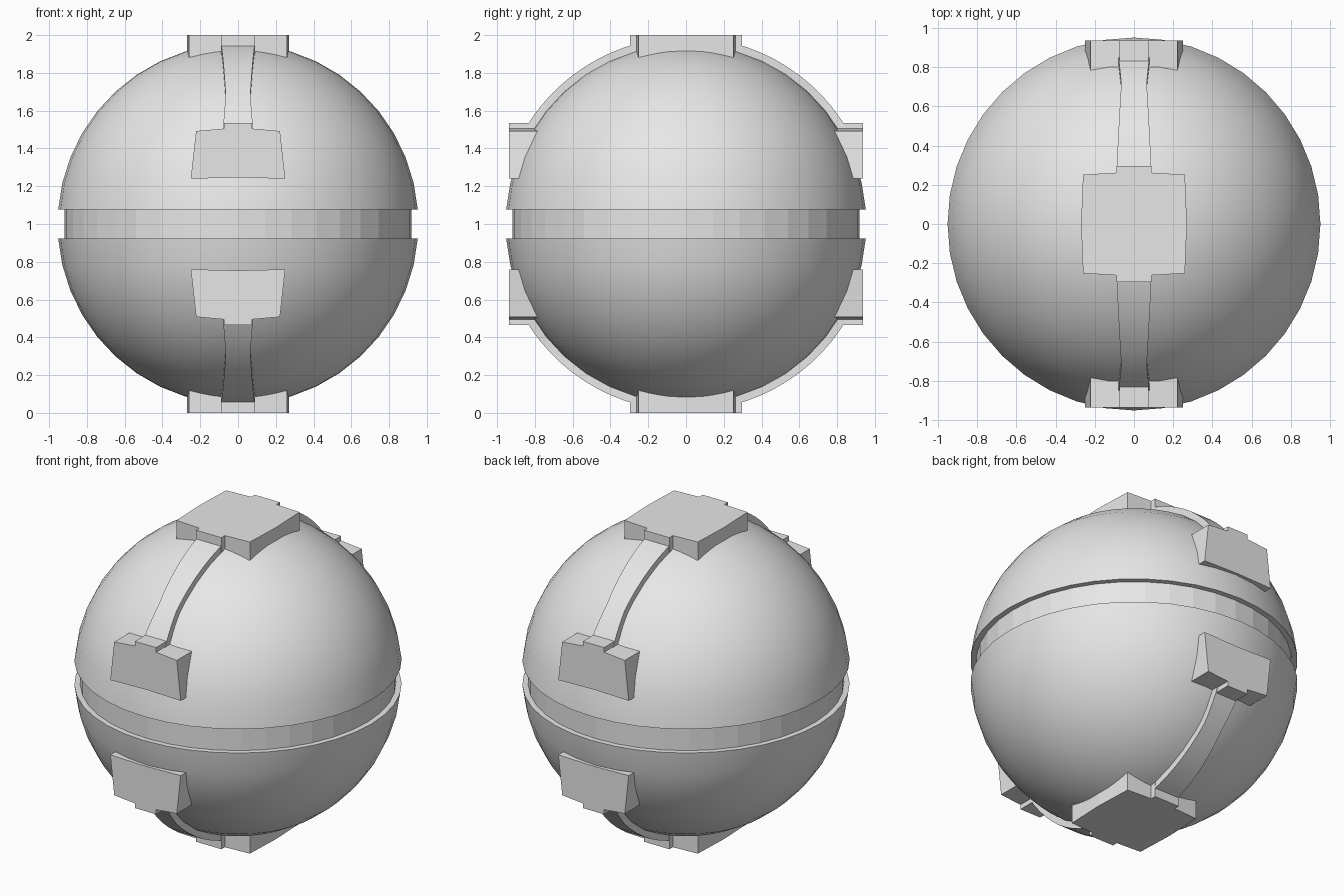
import bpy, bmesh
from math import sin, cos, radians, pi

cube = bpy.data.objects.get("Cube")
if cube:
    bpy.data.objects.remove(cube, do_unlink=True)

RADIUS = 0.955
SEGMENTS = 40

grey = bpy.data.materials.new("light grey")
grey.use_nodes = True
grey.diffuse_color = (0.8, 0.8, 0.8, 1)
grey.node_tree.nodes["Principled BSDF"].inputs["Base Color"].default_value = (0.8, 0.8, 0.8, 1)


def finish(bm, name, mirror=(), smooth=False):
    """Turn a bmesh into an object centred on the ball, mirrored on the given axes."""
    bmesh.ops.recalc_face_normals(bm, faces=bm.faces)
    mesh = bpy.data.meshes.new(name)
    bm.to_mesh(mesh)
    bm.free()
    mesh.materials.append(grey)
    obj = bpy.data.objects.new(name, mesh)
    bpy.context.collection.objects.link(obj)
    obj.location.z = 1
    if smooth:
        bpy.ops.object.select_all(action="DESELECT")
        obj.select_set(True)
        bpy.context.view_layer.objects.active = obj
        bpy.ops.object.shade_smooth_by_angle(angle=radians(30))
    if mirror:
        mod = obj.modifiers.new("Mirror", "MIRROR")
        mod.use_axis = [axis in mirror for axis in "xyz"]
    return obj


def lathe(profile):
    """Revolve (radius, height) points around z."""
    bm = bmesh.new()
    verts = [bm.verts.new((r, 0, z)) for r, z in profile]
    edges = [bm.edges.new(pair) for pair in zip(verts, verts[1:])]
    bmesh.ops.spin(bm, geom=verts + edges, cent=(0, 0, 0), axis=(0, 0, 1),
                   angle=2 * pi, steps=SEGMENTS)
    bmesh.ops.remove_doubles(bm, verts=bm.verts, dist=0.0005)
    return bm


def prism(outline, offset):
    """Extrude a flat outline of 3D points by an offset."""
    bm = bmesh.new()
    face = bm.faces.new([bm.verts.new(p) for p in outline])
    result = bmesh.ops.extrude_face_region(bm, geom=[face], use_keep_orig=True)
    moved = [g for g in result["geom"] if isinstance(g, bmesh.types.BMVert)]
    bmesh.ops.translate(bm, verts=moved, vec=offset)
    return bm


# Two half shells with a flat lip at the equator
start = radians(4.6)
angles = [start + (pi / 2 - start) * i / 10 for i in range(11)]
shell = [(0.9, RADIUS * sin(start))]
shell += [(RADIUS * cos(a), RADIUS * sin(a)) for a in angles]
finish(lathe(shell), "half_shells", "z", smooth=True)

# Recessed band between the shells
finish(lathe([(0.918, -0.08), (0.918, 0.08)]), "equator_band")

# Pole plates: slightly bulging square with a tab at front and back
side = [(0.09, -0.297), (0.09, -0.262), (0.26, -0.252), (0.27, 0),
        (0.26, 0.252), (0.09, 0.262), (0.09, 0.297)]
outline = side + [(-x, y) for x, y in reversed(side)]
finish(prism([(x, y, 1.0) for x, y in outline], (0, 0, -0.15)), "pole_plates", "z")

# Clasp plates at front and back, above and below the band
side = [(0.25, 0.24), (0.222, 0.492), (0.075, 0.505), (0.075, 0.535)]
outline = [(0, 0.246)] + side + [(-x, z) for x, z in reversed(side)]
finish(prism([(x, -0.938, z) for x, z in outline], (0, 0.19, 0)), "clasp_plates", "yz")

# Curved straps joining the clasps to the pole plates
bm = bmesh.new()
previous = None
STEPS = 10
for i in range(STEPS + 1):
    t = i / STEPS
    a = radians(30 + 45 * t)
    waist = 0.3
    if t < waist:
        half = 0.065 + 0.015 * (waist - t) / waist
    else:
        half = 0.065 + 0.025 * (t - waist) / (1 - waist)
    ring = [bm.verts.new((x, -r * cos(a), r * sin(a)))
            for x, r in ((-half, 0.92), (-half, 0.99), (half, 0.99), (half, 0.92))]
    if previous:
        for k in range(4):
            n = (k + 1) % 4
            bm.faces.new((previous[k], previous[n], ring[n], ring[k]))
    else:
        bm.faces.new(ring)
    previous = ring
bm.faces.new(previous)
finish(bm, "straps", "yz", smooth=True)
